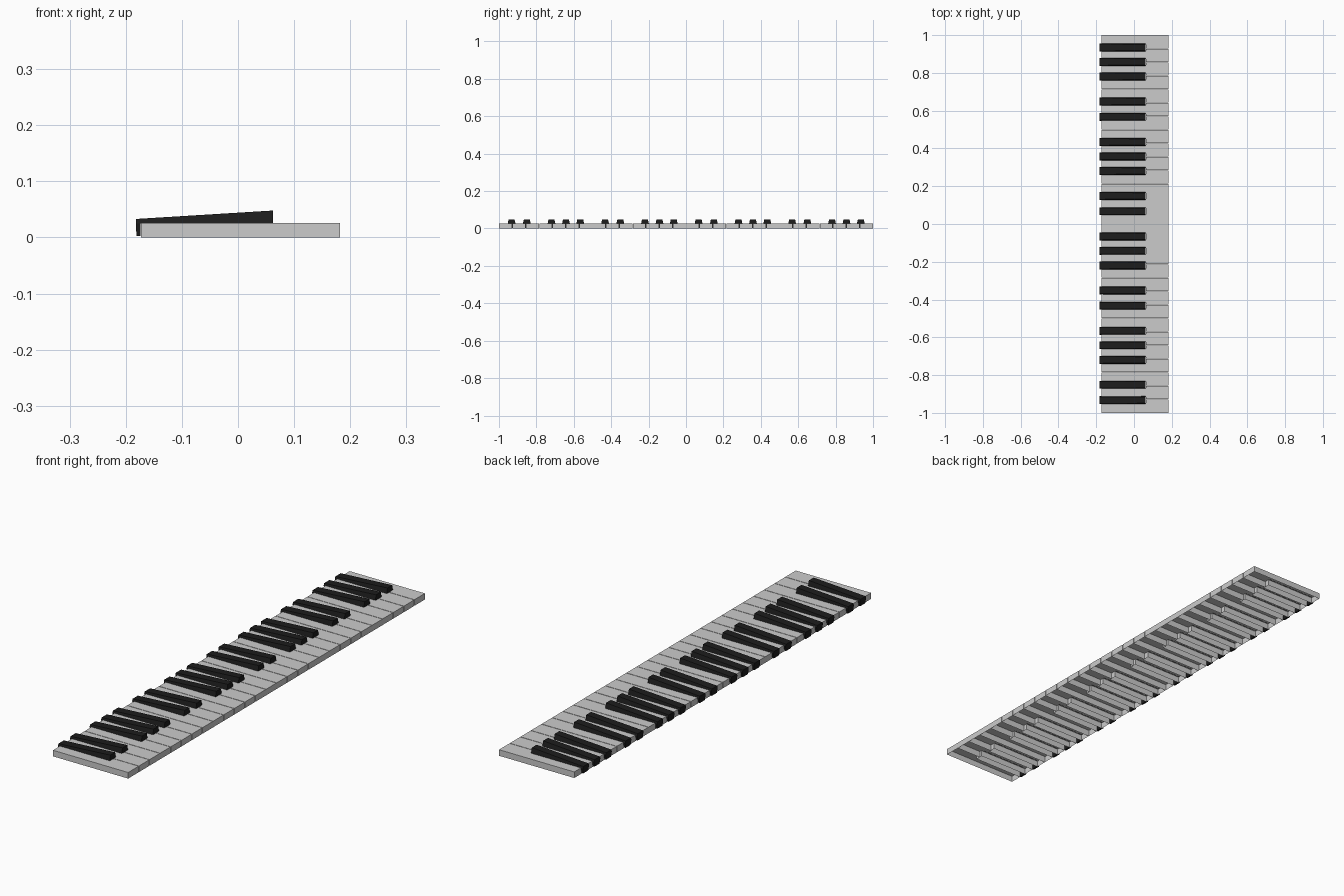
import bpy, bmesh

if "Cube" in bpy.data.objects:
    bpy.data.objects.remove(bpy.data.objects["Cube"])

W = 2 / 28                 # white key pitch
GAP = 0.0012               # half gap between white keys
XB, XF, XN = -0.173, 0.182, 0.063   # back, front, notch end
H = 0.026                  # white key height
SLOT = 0.016               # half width of the slot for a black key
SHARPS = {1: -0.004, 2: 0.006, 4: -0.005, 5: 0.001, 6: 0.006}  # boundary in octave: offset

black = bpy.data.materials.new("black")
black.diffuse_color = (0.012, 0.012, 0.012, 1)
black.use_nodes = True
black.node_tree.nodes["Principled BSDF"].inputs["Base Color"].default_value = black.diffuse_color


def make(name, bm, mat=None):
    bmesh.ops.recalc_face_normals(bm, faces=bm.faces)
    me = bpy.data.meshes.new(name)
    bm.to_mesh(me)
    bm.free()
    ob = bpy.data.objects.new(name, me)
    bpy.context.collection.objects.link(ob)
    if mat:
        me.materials.append(mat)
    return ob


def sharp_y(i):
    """Centre of the black key on white key boundary i, or None."""
    k = i % 7
    return -1 + i * W + SHARPS[k] if k in SHARPS else None


def white_key(i):
    # outline with notches beside the black keys, open underneath
    lo, hi = -1 + i * W, -1 + (i + 1) * W
    lo += GAP if i > 0 else 0
    hi -= GAP if i < 27 else 0
    a, b = sharp_y(i), sharp_y(i + 1)
    pts = [(XF, lo), (XF, hi)]
    pts += [(XN, hi), (XN, b - SLOT), (XB, b - SLOT)] if b is not None else [(XB, hi)]
    pts += [(XB, a + SLOT), (XN, a + SLOT), (XN, lo)] if a is not None else [(XB, lo)]
    bm = bmesh.new()
    top = [bm.verts.new((x, y, H)) for x, y in pts]
    low = [bm.verts.new((x, y, 0)) for x, y in pts]
    bm.faces.new(top)
    n = len(pts)
    for j in range(n):
        k = (j + 1) % n
        bm.faces.new((top[j], low[j], low[k], top[k]))
    make(f"white_key_{i + 1}", bm)


def black_key(i, y):
    # sloped body with slanted sides, open underneath
    bm = bmesh.new()

    def ring(x, zlow, wlow, ztop, wtop):
        return [bm.verts.new((x, y + s * w, z)) for s, w, z in
                ((-1, wlow, zlow), (-1, wtop, ztop), (1, wtop, ztop), (1, wlow, zlow))]
    back = ring(-0.182, 0.025, 0.021, 0.033, 0.018)
    inner = ring(-0.1735, 0.025, 0.021, 0.0335, 0.018)
    front = ring(0.062, 0.025, 0.021, 0.048, 0.016)
    for p, q in ((back, inner), (inner, front)):
        for j in range(3):
            bm.faces.new((p[j], p[j + 1], q[j + 1], q[j]))
    bm.faces.new(front)
    bm.faces.new(back)
    # rear lip hanging down behind the white keys
    foot = [bm.verts.new((x, y + s * 0.017, 0.003))
            for x, s in ((-0.181, -1), (-0.181, 1), (-0.1735, 1), (-0.1735, -1))]
    root = [back[0], back[3], inner[3], inner[0]]
    bm.faces.new(foot)
    for j in range(4):
        k = (j + 1) % 4
        bm.faces.new((root[j], root[k], foot[k], foot[j]))
    make(f"black_key_{i}", bm, black)


for i in range(28):
    white_key(i)
    y = sharp_y(i)
    if y is not None:
        black_key(i, y)
